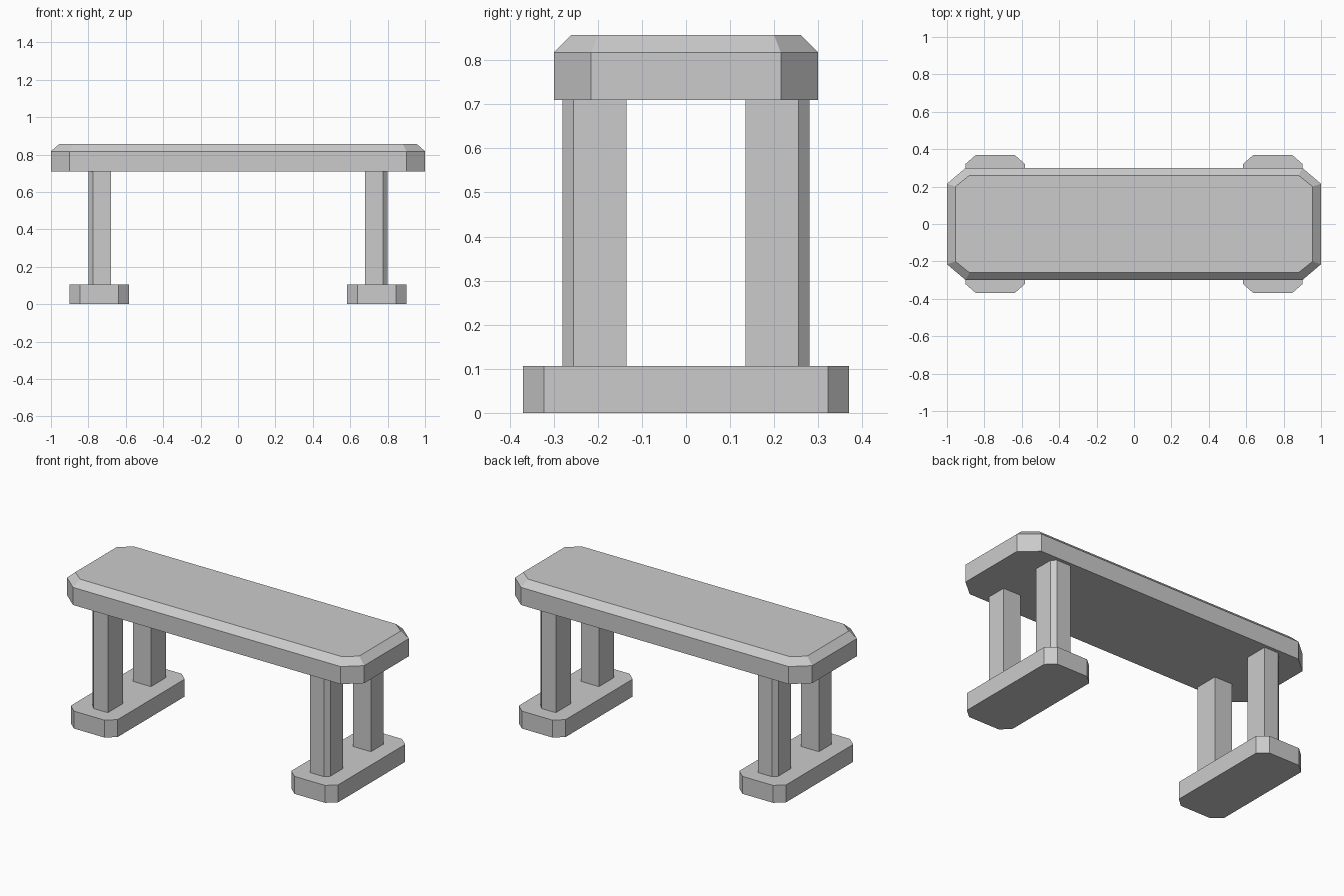
import bpy
import bmesh

cube = bpy.data.objects.get("Cube")
if cube:
    bpy.data.objects.remove(cube, do_unlink=True)

# Single stone grey material
GREY = (0.6, 0.6, 0.6, 1.0)
stone = bpy.data.materials.new("stone_grey")
stone.use_nodes = True
stone.diffuse_color = GREY
stone.node_tree.nodes["Principled BSDF"].inputs["Base Color"].default_value = GREY


def octagon(hx, hy, cx, cy):
    """Rectangle outline with cut corners, counter-clockwise."""
    ax, ay = hx - cx, hy - cy
    return [(hx, -ay), (hx, ay), (ax, hy), (-ax, hy),
            (-hx, ay), (-hx, -ay), (-ax, -hy), (ax, -hy)]


def loft(name, layers, offset=(0, 0)):
    """Closed solid through stacked outlines given as (outline, z)."""
    bm = bmesh.new()
    rings = [[bm.verts.new((x + offset[0], y + offset[1], z)) for x, y in outline]
             for outline, z in layers]
    n = len(rings[0])
    bm.faces.new(rings[0][::-1])
    bm.faces.new(rings[-1])
    for low, high in zip(rings, rings[1:]):
        for i in range(n):
            j = (i + 1) % n
            bm.faces.new((low[i], low[j], high[j], high[i]))
    bmesh.ops.recalc_face_normals(bm, faces=bm.faces)
    mesh = bpy.data.meshes.new(name)
    bm.to_mesh(mesh)
    bm.free()
    mesh.materials.append(stone)
    obj = bpy.data.objects.new(name, mesh)
    bpy.context.collection.objects.link(obj)
    return obj


FOOT_TOP, SEAT_BOTTOM = 0.106, 0.71

# Seat slab with cut corners and a sloped top rim
base = octagon(1.0, 0.3, 0.1, 0.085)
loft("seat", [(base, SEAT_BOTTOM), (base, 0.817),
              (octagon(0.955, 0.26, 0.075, 0.06), 0.857)])

# Leg section: only the outermost corner is cut
leg = [(0.68, 0.135), (0.8, 0.135), (0.8, 0.255), (0.775, 0.28), (0.68, 0.28)]
foot = octagon(0.158, 0.37, 0.055, 0.048)

for side, sx in (("left", 1), ("right", -1)):
    loft(f"{side}_foot", [(foot, 0), (foot, FOOT_TOP)], (sx * 0.742, 0))
    for end, sy in (("front", -1), ("back", 1)):
        outline = [(sx * x, sy * y) for x, y in leg]
        loft(f"{end}_{side}_leg", [(outline, FOOT_TOP), (outline, SEAT_BOTTOM)])
